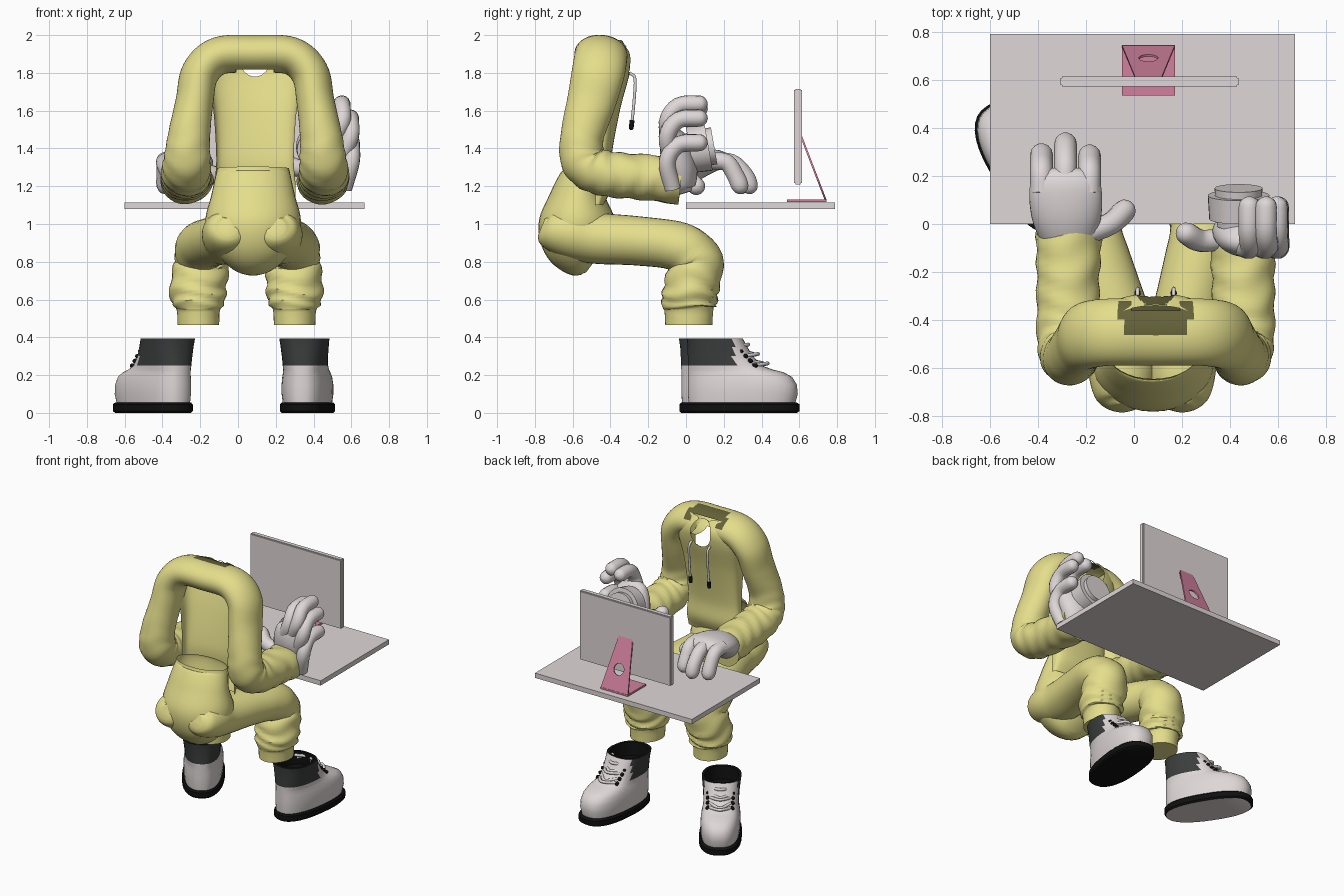
import bpy, bmesh
from math import sin, cos, pi, radians, copysign
from mathutils import Vector, Matrix

if "Cube" in bpy.data.objects:
    bpy.data.objects.remove(bpy.data.objects["Cube"])


def material(name, *rgb):
    mat = bpy.data.materials.new(name)
    mat.use_nodes = True
    mat.diffuse_color = (*rgb, 1)
    mat.node_tree.nodes["Principled BSDF"].inputs["Base Color"].default_value = (*rgb, 1)
    return mat


yellow = material("yellow cloth", .78, .73, .26)
olive = material("dark olive lining", .13, .12, .04)
grey = material("warm light grey", .74, .68, .68)
pink = material("dusty pink", .64, .22, .34)
charcoal = material("charcoal collar", .045, .047, .047)
black = material("black rubber", .005, .005, .005)
MID = .09  # centre line of the body
parts = []


def finish(name, bm, *mats):
    bmesh.ops.recalc_face_normals(bm, faces=bm.faces)
    mesh = bpy.data.meshes.new(name)
    bm.to_mesh(mesh)
    bm.free()
    for mat in mats:
        mesh.materials.append(mat)
    ob = bpy.data.objects.new(name, mesh)
    bpy.context.collection.objects.link(ob)
    parts.append(ob)
    return ob


def skin(rings, cap_start=True, cap_end=True):
    """Join rings of points into a tube."""
    bm = bmesh.new()
    loops = [[bm.verts.new(p) for p in ring] for ring in rings]
    n = len(loops[0])
    for lo, hi in zip(loops, loops[1:]):
        for i in range(n):
            j = (i + 1) % n
            bm.faces.new((lo[i], lo[j], hi[j], hi[i]))
    if cap_start:
        bm.faces.new(loops[0])
    if cap_end:
        bm.faces.new(loops[-1])
    return bm


def spline(points, steps):
    """Smooth path; each point is x, y, z, radius a, radius b, wrinkle."""
    pts = [Vector(p) for p in points]
    pts = [pts[0] * 2 - pts[1]] + pts + [pts[-1] * 2 - pts[-2]]
    path = []
    for a, b, c, d in zip(pts, pts[1:], pts[2:], pts[3:]):
        for k in range(steps):
            t = k / steps
            path.append(b + (c - a) * (t / 2) + (a * 2 - b * 5 + c * 4 - d) * (t * t / 2)
                        + (b * 3 - a - c * 3 + d) * (t ** 3 / 2))
    return path + [pts[-2]]


def loft(points, sides=32, steps=6, **caps):
    path = spline(points, steps)
    rings, last, axis = [], None, None
    for i, p in enumerate(path):
        before, after = path[max(i - 1, 0)], path[min(i + 1, len(path) - 1)]
        t = Vector((after - before)[:3]).normalized()
        if axis is None:
            axis = Vector((0, 0, 1)) if abs(t.x) > .8 else Vector((1, 0, 0))
        else:
            axis = last.rotation_difference(t) @ axis
        axis = (axis - t * axis.dot(t)).normalized()
        other, last = t.cross(axis), t
        ring = []
        for k in range(sides):
            q = 2 * pi * k / sides
            f = 1 + p[5] * sin(i * 1.3 + 2 * sin(2 * q + i * .2))
            ring.append(Vector(p[:3]) + axis * (p[3] * f * cos(q)) + other * (p[4] * f * sin(q)))
        rings.append(ring)
    return skin(rings, **caps)


def tube(name, points, r, mat, round_tip=True):
    pts = [(*p, r, r, 0) for p in points]
    if round_tip:
        a, b = Vector(points[-2]), Vector(points[-1])
        d = (b - a).normalized()
        pts += [(*(b + d * r * .7), r * .7, r * .7, 0), (*(b + d * r), r * .15, r * .15, 0)]
    return finish(name, loft(pts, sides=14, steps=4), mat)


def box(name, lo, hi, mat, bevel=0):
    lo, hi = Vector(lo), Vector(hi)
    bm = bmesh.new()
    bmesh.ops.create_cube(bm, size=1, matrix=Matrix.Translation((lo + hi) / 2) @ Matrix.Diagonal((*(hi - lo), 1)))
    if bevel:
        bmesh.ops.bevel(bm, geom=bm.edges[:], offset=bevel, segments=2, affect='EDGES')
    return finish(name, bm, mat)


# Sleeves and shoulders: one arch from cuff to cuff
arm = [(.36, -.03, 1.23, .138, .125, .03), (.365, -.25, 1.25, .13, .12, .035),
       (.365, -.44, 1.27, .13, .12, .03), (.36, -.54, 1.33, .125, .12, .02),
       (.35, -.55, 1.46, .112, .115, .01), (.32, -.50, 1.65, .1, .13, 0),
       (.29, -.465, 1.8, .1, .14, 0), (.19, -.45, 1.89, .1, .14, 0)]
left = [(MID - p[0], *p[1:]) for p in arm]
right = [(MID + p[0], *p[1:]) for p in reversed(arm)]
bm = loft(left + [(MID, -.45, 1.9, .1, .14, 0)] + right, sides=40, steps=8)
doomed = []
for f in bm.faces:
    c = f.calc_center_median()
    if abs(c.x - MID) < .145 and -.47 < c.y < -.32 and c.z > 1.9:
        f.material_index = 1
    if abs(c.x - MID) < .1 and ((c.z < 1.83 and c.y > -.52) or (c.y > -.36 and c.z < 1.97)):
        doomed.append(f)
bmesh.ops.delete(bm, geom=doomed, context='FACES')
finish("sleeves_and_shoulders", bm, yellow, olive)

# Torso front: open-backed shell with a round neck opening
profile = [(0, -.435, 1.1, .215, 0, 0), (0, -.395, 1.2, .215, 0, 0), (0, -.395, 1.35, .205, 0, 0),
           (0, -.35, 1.6, .22, 0, 0), (0, -.298, 1.8, .25, 0, 0), (0, -.293, 1.9, .23, 0, 0),
           (0, -.34, 1.975, .19, 0, 0)]
cols = 48
bm = bmesh.new()
grid = []
for _, front, z, half, _, _ in spline(profile, 8):
    angles = (pi * (k / cols - .5) for k in range(cols + 1))
    grid.append([bm.verts.new((MID + half * sin(q), -.48 + (front + .48) * max(cos(q), 0) ** .5, z))
                 for q in angles])


def neck(p):
    return (((p.x - MID) / .08) ** 2 + ((p.z - 1.875) / .095) ** 2) ** .5


for lo, hi in zip(grid, grid[1:]):
    for k in range(cols):
        if neck((lo[k].co + hi[k + 1].co) / 2) > 1:
            bm.faces.new((lo[k], lo[k + 1], hi[k + 1], hi[k]))
bmesh.ops.delete(bm, geom=[v for v in bm.verts if not v.link_faces], context='VERTS')
for v in bm.verts:
    if v.is_boundary and .5 < neck(v.co) < 1.25:
        r = neck(v.co)
        v.co.x, v.co.z = MID + (v.co.x - MID) / r, 1.875 + (v.co.z - 1.875) / r
finish("torso_front", bm, yellow)

# Drawstrings with dark tips
for side in (-1, 1):
    x = MID + side * .075
    tube("drawstring", [(x, -.3, 1.8), (x, -.27, 1.77), (x, -.275, 1.65), (x, -.285, 1.55)], .008, grey)
    tube("drawstring_tip", [(x, -.285, 1.55), (x, -.29, 1.51)], .013, black)

# Trousers: open waist, seat and two bent legs
finish("trouser_seat", loft([(.08, -.53, 1.295, .19, .115, 0), (.08, -.535, 1.25, .2, .125, 0),
                             (.08, -.565, 1.15, .222, .15, 0), (.08, -.575, 1.03, .252, .2, 0),
                             (.08, -.57, .93, .24, .2, 0), (.08, -.53, .85, .18, .16, 0),
                             (.08, -.48, .81, .08, .08, 0)], cap_start=False), yellow)
for name, hip, knee, foot in (("left_trouser_leg", .2, .29, .3), ("right_trouser_leg", -.05, -.19, -.21)):
    finish(name, loft([(hip, -.765, .985, .05, .05, 0), (hip, -.725, .97, .11, .1, 0),
                       (hip, -.62, .95, .14, .13, 0), (hip, -.48, .925, .145, .135, 0),
                       ((hip + knee) / 2, -.25, .91, .14, .13, 0),
                       (knee, -.04, .88, .14, .13, .01), (knee, .055, .8, .145, .14, .03),
                       (foot, .03, .67, .15, .145, .05), (foot, .015, .58, .14, .145, .04),
                       (foot, .015, .545, .115, .13, 0), (foot, .015, .465, .11, .125, 0)]), yellow)


# Boots
SIDES = 36


def outline(z, back, front, half):
    mid, reach = (back + front) / 2, (front - back) / 2
    ring = []
    for k in range(SIDES):
        q = 2 * pi * k / SIDES
        s, c = sin(q), cos(q)
        ring.append(Vector((half * copysign(abs(s) ** .8, s) * (.94 + .06 * c),
                            mid + reach * copysign(abs(c) ** .85, c), z)))
    return ring


def boot(name, x, y, turn, sole_base):
    made = []
    bm = skin([outline(*r) for r in ((0, 0, .58, .14), (.01, -.01, .595, .15),
                                     (.045, -.01, .595, .15), (.055, 0, .58, .14))])
    for f in bm.faces:
        f.material_index = int(len(f.verts) > 4 and f.calc_center_median().z < .01)
    made.append(finish(name + "_sole", bm, black, sole_base))
    bm = skin([outline(*r) for r in (
        (.045, .005, .57, .132), (.1, 0, .585, .14), (.15, 0, .58, .14), (.19, 0, .555, .135),
        (.215, 0, .51, .128), (.23, 0, .45, .125), (.25, 0, .395, .125), (.3, 0, .345, .128),
        (.35, 0, .315, .134), (.395, -.005, .29, .14), (.395, .015, .275, .12), (.3, .02, .28, .11))])
    for i, f in enumerate(bm.faces):
        c = f.calc_center_median()
        if i >= 9 * SIDES and c.z > .25:      # rim and lining
            f.material_index = 2
        elif c.z > .25 and c.y < .26:         # padded collar
            f.material_index = 1
    made.append(finish(name + "_upper", bm, grey, charcoal, black))
    # Laces and eyelets climb the front of the shaft
    for k in range(6):
        t = k / 5
        ly, lz = .41 - .13 * t, .25 + .125 * t
        made.append(tube(name + "_lace", [(-.075, ly - .05, lz), (0, ly + .015, lz + .012 * (-1) ** k),
                                          (.075, ly - .05, lz)], .01, grey, False))
        for s in (-1, 1):
            made.append(tube(name + "_eyelet", [(s * .075, ly - .055, lz), (s * .085, ly - .04, lz)], .012, black))
    for ob in made:
        ob.matrix_world = Matrix.Translation((x, y, 0)) @ Matrix.Rotation(radians(turn), 4, 'Z')


boot("left_boot", .335, .01, -6, black)
boot("right_boot", -.292, -.01, 32, grey)

# Desk and screen
box("desk_top", (-.6, 0, 1.08), (.67, .79, 1.115), grey)
box("screen", (-.305, .573, 1.21), (.435, .613, 1.715), grey, .006)

# Screen stand: flat foot and a tapered leaning plate with a round hole
box("stand_foot", (-.05, .535, 1.117), (.17, .745, 1.13), pink)
curve = bpy.data.curves.new("stand_plate", 'CURVE')
curve.dimensions, curve.fill_mode, curve.extrude = '2D', 'BOTH', .005
hole = [(.04 * cos(k * pi / 12), .15 + .04 * sin(k * pi / 12)) for k in range(24)]
for pts in ([(-.11, 0), (.11, 0), (.055, .37), (-.055, .37)], hole):
    s = curve.splines.new('POLY')
    s.points.add(len(pts) - 1)
    s.use_cyclic_u = True
    for p, xy in zip(s.points, pts):
        p.co = (*xy, 0, 1)
curve.materials.append(pink)
plate = bpy.data.objects.new("stand_plate", curve)
bpy.context.collection.objects.link(plate)
plate.location = (.06, .74, 1.125)
plate.rotation_euler.x = radians(111)

# Hand resting over the desk
finish("right_palm", loft([(-.27, -.08, 1.24, .11, .09, 0), (-.28, .03, 1.3, .145, .08, 0),
                           (-.285, .14, 1.335, .15, .06, 0), (-.285, .2, 1.335, .13, .045, 0),
                           (-.285, .23, 1.33, .07, .02, 0)]), grey)
for x, tip in ((-.385, -.045), (-.285, 0), (-.185, -.05)):
    tube("right_finger", [(x, .13, 1.335), (x, .24 + tip / 2, 1.325), (x, .31 + tip, 1.26),
                          (x, .335 + tip, 1.205)], .047, grey)
tube("right_thumb", [(-.2, -.04, 1.28), (-.1, .0, 1.25), (-.04, .055, 1.2)], .047, grey)

# Raised hand curling round a cup
finish("left_palm", loft([(.45, -.02, 1.16, .07, .05, 0), (.45, -.03, 1.2, .11, .08, 0),
                          (.46, -.03, 1.3, .135, .09, 0), (.48, -.055, 1.4, .135, .085, 0),
                          (.5, -.07, 1.47, .11, .06, 0), (.51, -.07, 1.51, .05, .02, 0)]), grey)
for x, tip, top in ((.41, .48, 1.61), (.47, .55, 1.635), (.53, .595, 1.56), (.56, .6, 1.43)):
    tube("left_finger", [(x, -.07, top - .24), (tip, -.1, top - .1), (tip, -.04, top - .01),
                         (tip, .07, top)], .045, grey)
tube("left_thumb", [(.38, -.06, 1.28), (.28, -.07, 1.31), (.22, -.04, 1.36)], .047, grey)
bm = bmesh.new()
bmesh.ops.create_cone(bm, cap_ends=True, segments=32, radius1=.12, radius2=.13, depth=.16,
                      matrix=Matrix.Translation((.435, .07, 1.4)) @ Matrix.Rotation(radians(-80), 4, 'X'))
rims = [e for e in bm.edges if any(len(f.verts) > 4 for f in e.link_faces)]
bmesh.ops.bevel(bm, geom=rims, offset=.03, segments=4, affect='EDGES')
finish("cup", bm, grey)

# Smooth shading with sharp edges kept
bpy.ops.object.select_all(action='DESELECT')
for ob in parts:
    ob.select_set(True)
bpy.context.view_layer.objects.active = parts[0]
bpy.ops.object.shade_smooth_by_angle(angle=radians(40))
